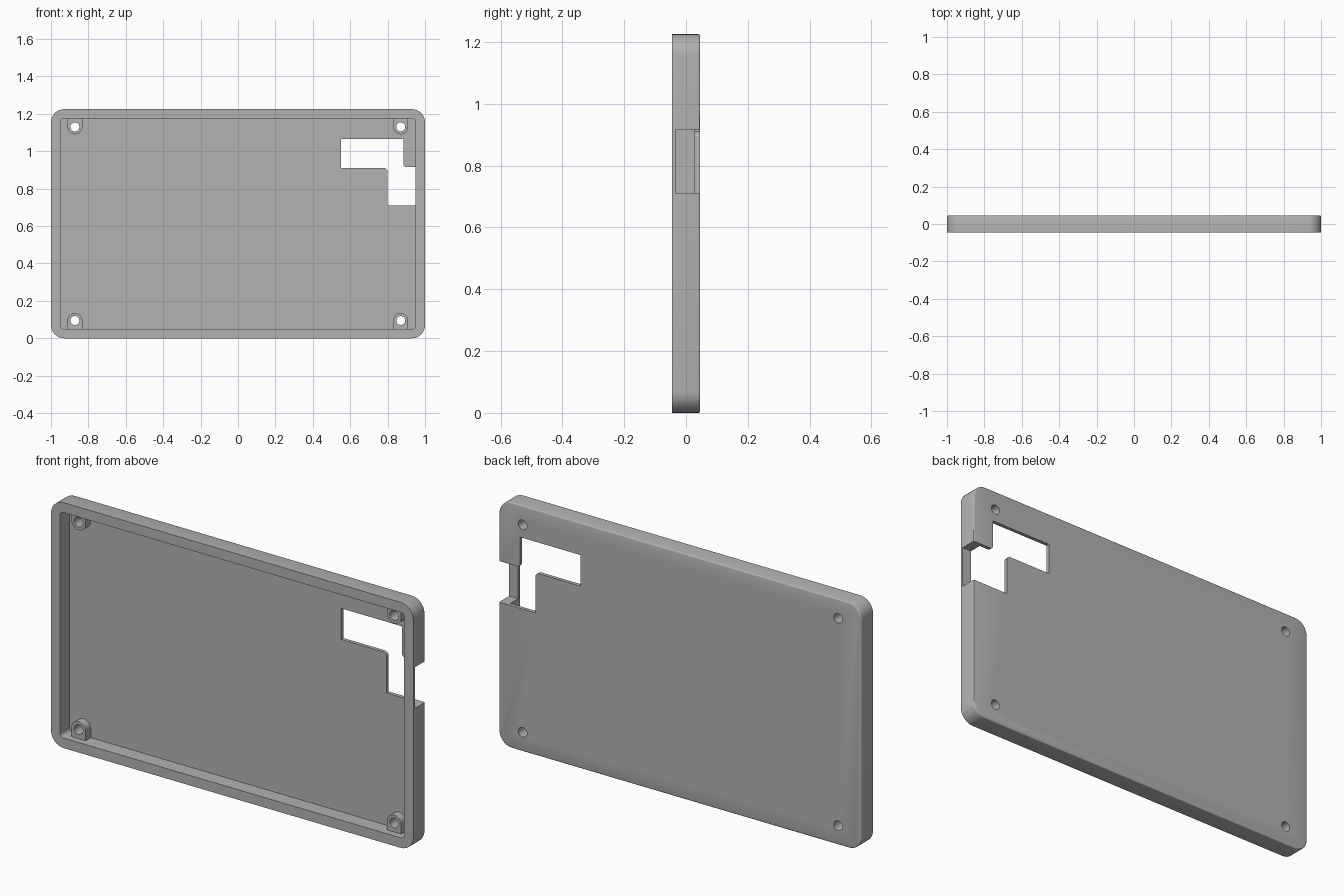
import bpy, bmesh
from mathutils import Vector

cube = bpy.data.objects.get("Cube")
if cube:
    bpy.data.objects.remove(cube, do_unlink=True)

BACK, FRONT = 0.046, -0.046
FLOOR = 0.028            # inner face of the floor panel
HEIGHT = 1.225
WALL = 0.05

grey = bpy.data.materials.new("Plain grey")
grey.use_nodes = True
grey.diffuse_color = (0.45, 0.45, 0.45, 1)
grey.node_tree.nodes["Principled BSDF"].inputs["Base Color"].default_value = grey.diffuse_color


def rounded(corners, steps=8):
    """Outline from (x, z, radius) corners, each right angle filleted."""
    points = []
    for i, (x, z, r) in enumerate(corners):
        p = Vector((x, z))
        if r == 0:
            points.append(p)
            continue
        u = (Vector(corners[i - 1][:2]) - p).normalized()
        v = (Vector(corners[(i + 1) % len(corners)][:2]) - p).normalized()
        centre = p + r * (u + v)
        for k in range(steps + 1):
            d = (u * (1 - k / steps) + v * (k / steps))
            # quarter arc swept from the first tangent point to the second
            d = (v * (1 - k / steps) + u * (k / steps)) if k in (0, steps) else arc(u, v, k / steps)
            points.append(centre - r * d)
    return points


def arc(u, v, t):
    from math import cos, sin, pi
    return v * cos(t * pi / 2) + u * sin(t * pi / 2)


def rectangle(x0, x1, z0, z1, r):
    return rounded([(x0, z0, r), (x1, z0, r), (x1, z1, r), (x0, z1, r)])


def prism(name, outline, y0, y1, back_fillet=0):
    """Extrude an x-z outline along y, optionally rounding its back edge."""
    bm = bmesh.new()
    face = bm.faces.new([bm.verts.new((p.x, y0, p.y)) for p in outline])
    top = bmesh.ops.extrude_face_region(bm, geom=[face])["geom"]
    verts = [g for g in top if isinstance(g, bmesh.types.BMVert)]
    bmesh.ops.translate(bm, verts=verts, vec=(0, y1 - y0, 0))
    bmesh.ops.recalc_face_normals(bm, faces=bm.faces)
    if back_fillet:
        edges = [e for e in bm.edges if all(abs(v.co.y - y1) < 1e-5 for v in e.verts)]
        bmesh.ops.bevel(bm, geom=edges, offset=back_fillet, segments=3,
                        profile=0.5, affect='EDGES')
    mesh = bpy.data.meshes.new(name)
    bm.to_mesh(mesh)
    bm.free()
    obj = bpy.data.objects.new(name, mesh)
    bpy.context.collection.objects.link(obj)
    mesh.materials.append(grey)
    return obj


def cut(target, cutter):
    cutter.hide_render = True
    mod = target.modifiers.new("Cut", 'BOOLEAN')
    mod.operation = 'DIFFERENCE'
    mod.solver = 'EXACT'
    mod.object = cutter
    bpy.context.view_layer.objects.active = target
    bpy.ops.object.modifier_apply(modifier=mod.name)
    bpy.data.objects.remove(cutter, do_unlink=True)


# Shallow tray, open to the front
tray = prism("tray", rectangle(-1, 1, 0, HEIGHT, 0.07), FRONT, BACK, 0.006)
cut(tray, prism("cavity", rectangle(WALL - 1, 1 - WALL, WALL, HEIGHT - WALL, 0.018),
                FRONT - 0.05, FLOOR))

# Stepped opening through the floor and side wall, leaving a thin front lip
cut(tray, prism("opening", rounded([
    (0.55, 0.91, 0), (0.80, 0.91, 0.02), (0.80, 0.71, 0), (1.1, 0.71, 0),
    (1.1, 0.915, 0), (0.885, 0.915, 0.015), (0.885, 1.065, 0), (0.55, 1.065, 0)]),
    -0.034, BACK + 0.05))

# Screw bosses, each running into the nearest long wall
parts = [tray]
R, HOLE = 0.0395, 0.024
for level, z, wall_z in (("lower", 0.095, 0.04), ("upper", 1.13, HEIGHT - 0.04)):
    inner_z = z + R if level == "lower" else z - R
    for side, x in (("right", -0.872), ("left", 0.87)):
        boss = prism(f"{level}_{side}_boss", rounded([
            (x - R, wall_z, 0), (x + R, wall_z, 0),
            (x + R, inner_z, R - 0.0002), (x - R, inner_z, R - 0.0002)]),
            -0.012, FLOOR + 0.004)
        for part in (tray, boss):
            r = HOLE
            cut(part, prism("hole", rectangle(x - r, x + r, z - r, z + r, r - 0.0002),
                            -0.1, 0.1))
        parts.append(boss)

# Smooth the curved walls, keep the machined edges crisp
bpy.ops.object.select_all(action='DESELECT')
for part in parts:
    part.select_set(True)
bpy.context.view_layer.objects.active = tray
bpy.ops.object.shade_smooth_by_angle()
